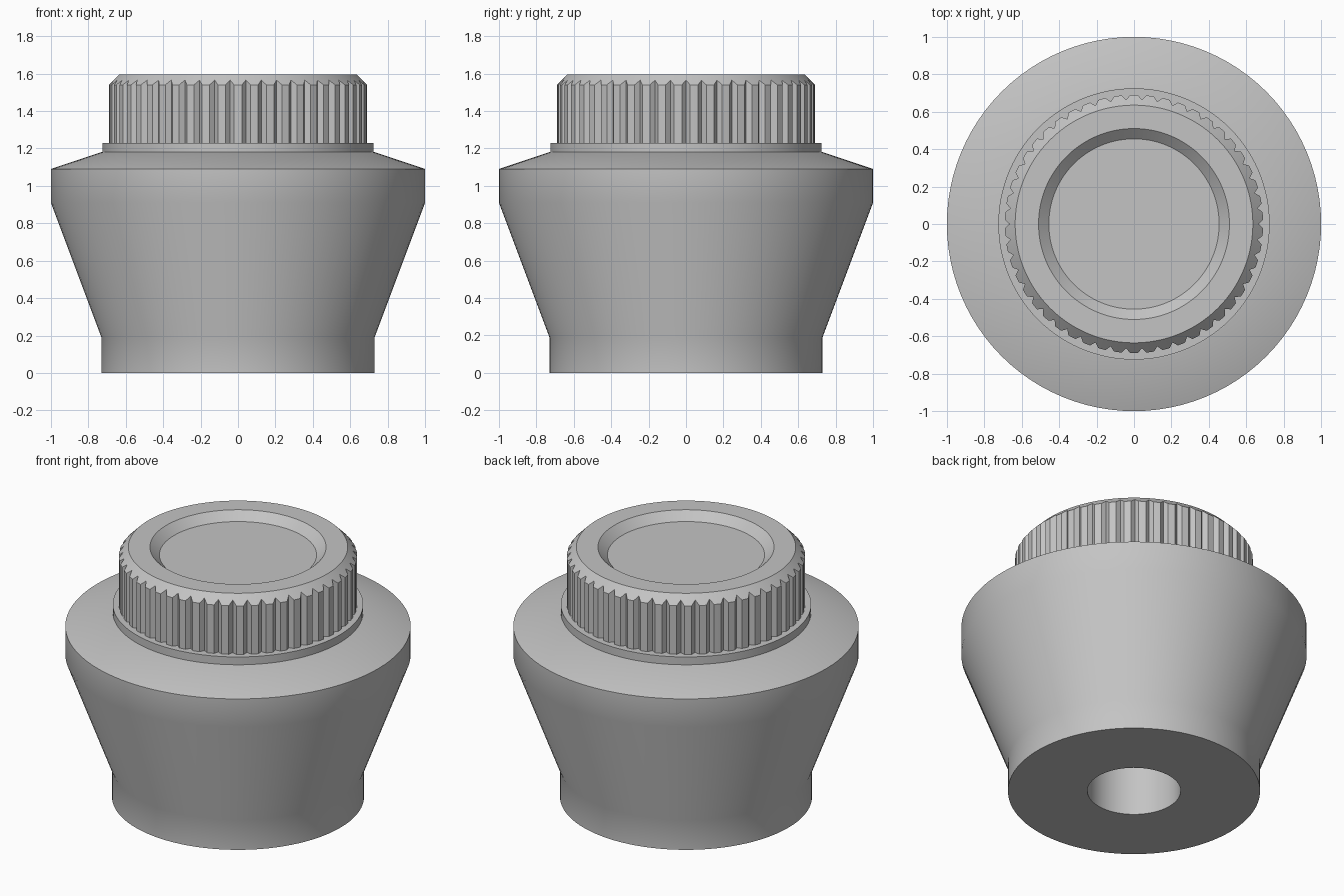
import bpy, bmesh, math

if "Cube" in bpy.data.objects:
    bpy.data.objects.remove(bpy.data.objects["Cube"], do_unlink=True)

grey = bpy.data.materials.new("plain grey")
grey.use_nodes = True
COLOUR = (0.55, 0.55, 0.55, 1)
grey.diffuse_color = COLOUR
grey.node_tree.nodes["Principled BSDF"].inputs["Base Color"].default_value = COLOUR


def make_turned(name, rings, angles):
    """Skin a stack of rings; each ring is a function of the step index giving (radius, z)."""
    bm = bmesh.new()
    n = len(angles)
    loops = []
    for ring in rings:
        loop = []
        for i, a in enumerate(angles):
            r, z = ring(i)
            loop.append(bm.verts.new((r * math.cos(a), r * math.sin(a), z)))
        loops.append(loop)
    for low, high in zip(loops, loops[1:]):
        for i in range(n):
            j = (i + 1) % n
            bm.faces.new((low[i], low[j], high[j], high[i]))
    # Close both ends with flat discs
    bm.faces.new(loops[0][::-1])
    bm.faces.new(loops[-1])
    bmesh.ops.recalc_face_normals(bm, faces=bm.faces)
    mesh = bpy.data.meshes.new(name)
    bm.to_mesh(mesh)
    bm.free()
    mesh.materials.append(grey)
    obj = bpy.data.objects.new(name, mesh)
    bpy.context.collection.objects.link(obj)
    bpy.ops.object.select_all(action="DESELECT")
    obj.select_set(True)
    bpy.context.view_layer.objects.active = obj
    bpy.ops.object.shade_smooth_by_angle(angle=math.radians(30))
    return obj


def circle(r, z):
    return lambda i: (r, z)


# Body: blind hole underneath, foot, flared wall, shoulder and collar
SEGMENTS = 96
body_profile = [(0.27, 0.6), (0.27, 0), (0.73, 0), (0.73, 0.19), (1, 0.91),
                (1, 1.09), (0.73, 1.18), (0.725, 1.18), (0.725, 1.23)]
make_turned("body", [circle(r, z) for r, z in body_profile],
            [math.tau * i / SEGMENTS for i in range(SEGMENTS)])

# Cap: wall cut by V grooves that run out through the chamfer
GROOVES = 50
DEPTH = 0.025
pitch = math.tau / GROOVES
cap_angles = [(k + f) * pitch for k in range(GROOVES) for f in (0, 0.26, 0.5, 0.74)]


def grooved(z, rise):
    def ring(i):
        cut = DEPTH if i % 4 == 0 else 0
        return 0.69 - cut, z + cut * rise
    return ring


make_turned("knurled_cap",
            [grooved(1.225, 0), grooved(1.54, 1), circle(0.635, 1.595),
             circle(0.51, 1.595), circle(0.455, 1.545)],
            cap_angles)
